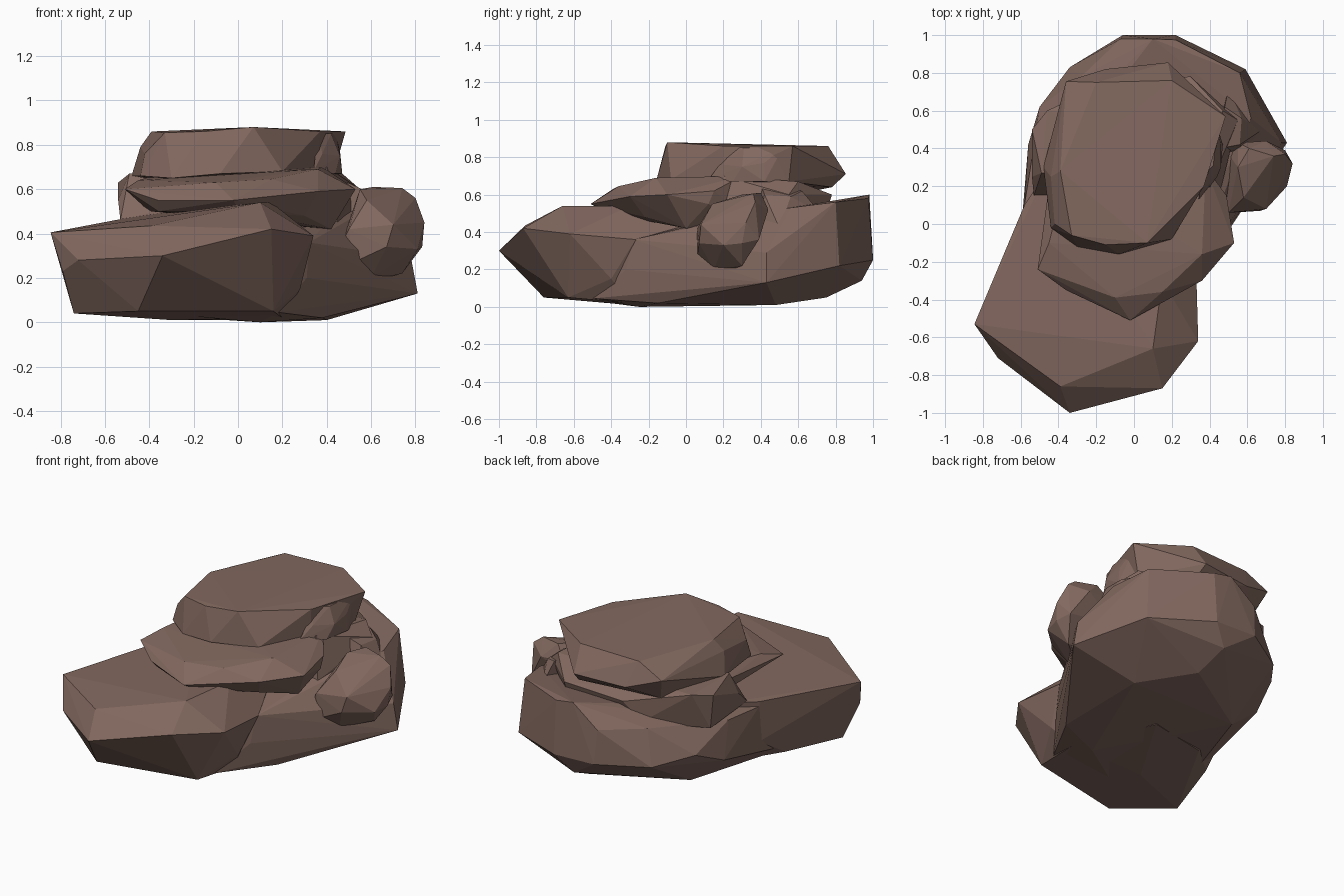
import bpy, bmesh

rock = bpy.data.materials.new("brown_rock")
rock.diffuse_color = (0.225, 0.14, 0.115, 1)


def stone(name, *levels):
    """Faceted stone: convex hull around rough outlines, bottom to top."""
    bm = bmesh.new()
    for level in levels:
        for p in level:
            bm.verts.new(p)
    res = bmesh.ops.convex_hull(bm, input=bm.verts)
    junk = {g for g in res["geom_interior"] + res["geom_unused"]
            if isinstance(g, bmesh.types.BMVert) and g.is_valid}
    bmesh.ops.delete(bm, geom=list(junk), context='VERTS')
    bmesh.ops.recalc_face_normals(bm, faces=bm.faces)
    mesh = bpy.data.meshes.new(name)
    bm.to_mesh(mesh)
    bm.free()
    mesh.materials.append(rock)
    obj = bpy.data.objects.new(name, mesh)
    bpy.context.collection.objects.link(obj)
    return obj


# Broad rear base, tall at the back, sloping shoulder on the left
stone("base_rock",
      [(-0.62, -0.3, 0.06), (-0.4, -0.6, 0.045), (0.18, -0.5, 0.045), (0.1, -0.25, 0),
       (0.38, -0.15, 0.02), (0.4, 0.48, 0.01), (0.15, 0.75, 0.05), (-0.35, 0.45, 0.03)],
      [(-0.58, 0.1, 0.15), (-0.56, 0.42, 0.2), (-0.5, 0.62, 0.29), (-0.34, 0.83, 0.25),
       (0.12, 0.94, 0.14), (0.22, 1.0, 0.25), (-0.06, 1.0, 0.26), (0.59, 0.82, 0.22),
       (0.81, 0.43, 0.13), (0.78, 0.43, 0.29), (0.31, -0.32, 0.2)],
      [(-0.58, 0.1, 0.42), (-0.54, 0.35, 0.42), (-0.28, 0.78, 0.46),
       (-0.07, 0.98, 0.47), (0.1, 0.98, 0.6), (0.22, 0.975, 0.58), (0.56, 0.8, 0.56),
       (0.62, 0.56, 0.53), (0.32, -0.28, 0.36), (0.4, 0.1, 0.45)])

# Low wedge jutting out to the front left
stone("front_slab",
      [(-0.74, -0.5, 0.04), (-0.45, -0.76, 0.05), (0.16, -0.63, 0.05),
       (0.2, -0.3, 0.02), (-0.4, 0.1, 0.03), (0.0, 0.2, 0.01), (-0.3, -0.3, 0.01),
       (-0.62, -0.1, 0.07)],
      [(-0.79, -0.6, 0.23), (-0.72, -0.71, 0.28), (-0.34, -1.0, 0.30),
       (0.15, -0.87, 0.42), (0.34, -0.62, 0.39), (0.33, -0.27, 0.36),
       (0.28, -0.4, 0.15), (-0.58, 0.1, 0.2)],
      [(-0.845, -0.53, 0.405), (-0.39, -0.86, 0.435), (0.1, -0.66, 0.54),
       (0.15, -0.3, 0.54), (-0.58, 0.1, 0.45), (-0.45, 0.3, 0.48), (0.1, 0.3, 0.52)])

# Middle ledge under the cap
stone("middle_ledge",
      [(-0.36, -0.3, 0.5), (0.0, -0.42, 0.5), (0.3, -0.22, 0.48), (0.42, 0.0, 0.42),
       (0.3, 0.4, 0.42), (-0.4, 0.3, 0.5)],
      [(-0.51, -0.24, 0.6), (-0.36, -0.35, 0.55), (-0.02, -0.51, 0.55),
       (0.36, -0.3, 0.59), (0.53, -0.1, 0.6), (0.49, 0.12, 0.55), (-0.45, 0.2, 0.6)],
      [(-0.45, -0.1, 0.64), (-0.1, -0.39, 0.63), (0.15, -0.36, 0.645),
       (0.36, -0.16, 0.69), (0.38, 0.3, 0.7), (0.49, 0.15, 0.62), (-0.35, 0.3, 0.67)])

# Rear ledge, visible at the left and right of the cap
stone("rear_ledge",
      [(-0.53, 0.15, 0.46), (-0.52, 0.5, 0.42), (-0.2, 0.72, 0.46),
       (0.3, 0.75, 0.5), (0.54, 0.5, 0.45), (0.45, 0.15, 0.45)],
      [(-0.54, 0.25, 0.55), (-0.54, 0.5, 0.63), (-0.46, 0.6, 0.65), (-0.49, 0.27, 0.67),
       (0.55, 0.55, 0.6), (0.47, 0.6, 0.67), (0.4, 0.2, 0.7), (0.3, 0.78, 0.6),
       (-0.1, 0.77, 0.58)])

# Flat cap stone, dropping at the back left corner
stone("cap_stone",
      [(-0.44, -0.02, 0.66), (-0.3, -0.12, 0.65), (-0.08, -0.16, 0.67),
       (0.2, -0.08, 0.68), (0.36, 0.2, 0.68), (0.43, 0.55, 0.67),
       (0.2, 0.78, 0.64), (-0.3, 0.68, 0.62), (-0.48, 0.3, 0.66)],
      [(-0.44, 0.25, 0.79), (0.18, 0.855, 0.71), (-0.15, 0.82, 0.7),
       (-0.42, 0.0, 0.76), (-0.36, 0.755, 0.77)],
      [(-0.2, 0.75, 0.85), (0.2, 0.76, 0.86), (0.485, 0.57, 0.86), (0.37, 0.2, 0.86),
       (0.07, -0.1, 0.88), (-0.15, -0.11, 0.86), (-0.33, -0.06, 0.855),
       (-0.39, 0.28, 0.86)])

# Bulge on the right side of the cap
stone("cap_bulge",
      [(0.34, 0.12, 0.68), (0.44, 0.25, 0.67), (0.47, 0.42, 0.67), (0.42, 0.56, 0.66)],
      [(0.38, 0.2, 0.76), (0.46, 0.3, 0.75), (0.46, 0.42, 0.77),
       (0.36, 0.25, 0.855), (0.42, 0.31, 0.85), (0.43, 0.41, 0.85), (0.44, 0.52, 0.855)])

# Small boulder leaning on the right side
stone("side_boulder",
      [(0.6, 0.15, 0.2), (0.62, 0.22, 0.19), (0.74, 0.3, 0.22), (0.5, 0.3, 0.25)],
      [(0.47, 0.08, 0.36), (0.52, 0.06, 0.27), (0.5, 0.06, 0.42), (0.67, 0.07, 0.34),
       (0.7, 0.08, 0.44), (0.81, 0.2, 0.33), (0.84, 0.32, 0.45), (0.8, 0.39, 0.36),
       (0.48, 0.4, 0.4), (0.83, 0.3, 0.34)],
      [(0.58, 0.14, 0.55), (0.55, 0.3, 0.6), (0.61, 0.4, 0.61), (0.74, 0.36, 0.605),
       (0.8, 0.37, 0.56), (0.7, 0.44, 0.52), (0.55, 0.43, 0.53)])

# Small wedge stone between base and ledge on the right rear
stone("right_wedge",
      [(0.4, 0.35, 0.4), (0.6, 0.38, 0.4), (0.68, 0.5, 0.42), (0.5, 0.72, 0.5)],
      [(0.45, 0.4, 0.65), (0.56, 0.42, 0.6), (0.57, 0.56, 0.59), (0.48, 0.62, 0.62)])
